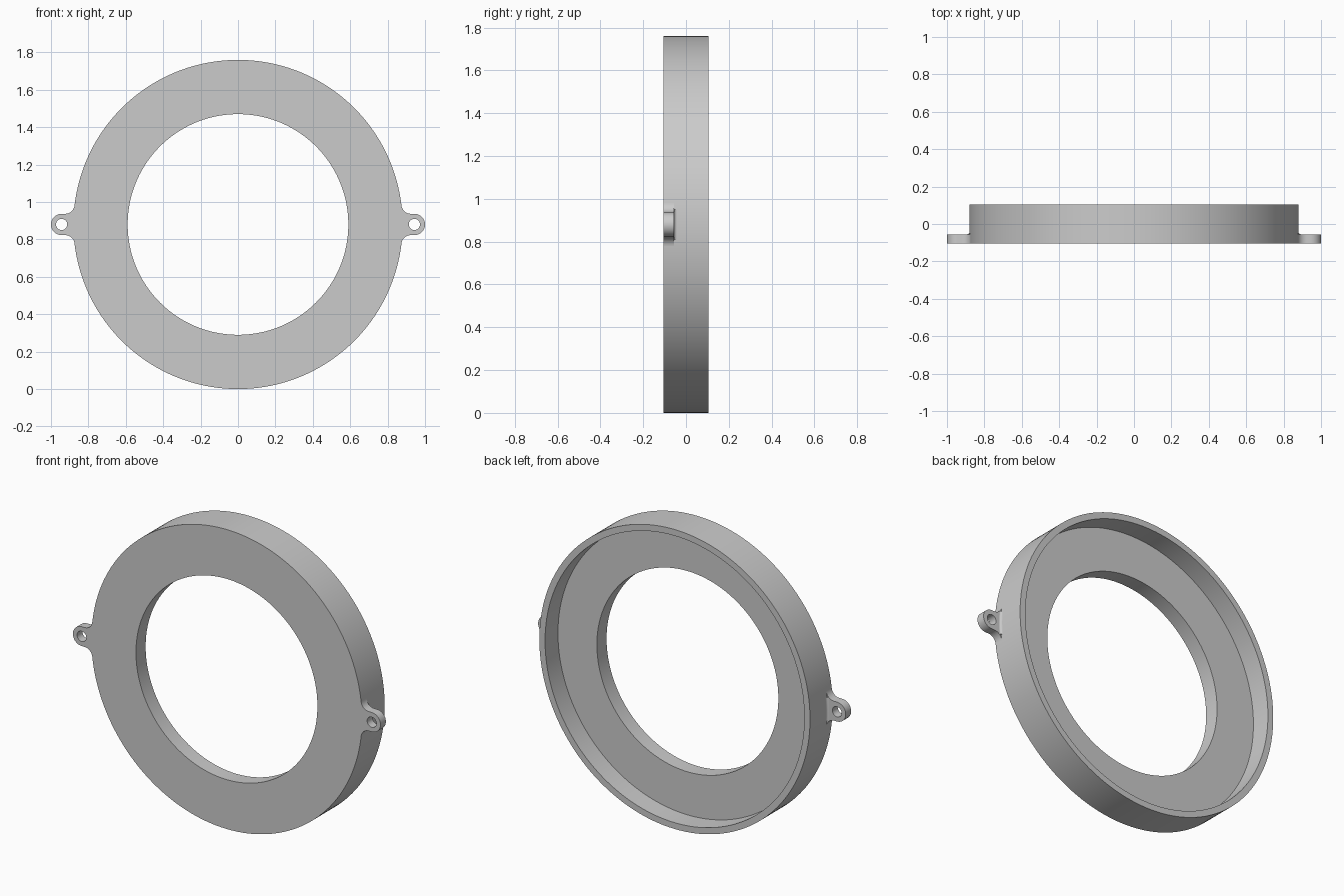
import bpy, bmesh
from math import sin, cos, pi, radians, sqrt, atan2
from mathutils import Vector, Matrix

cube = bpy.data.objects.get("Cube")
if cube:
    bpy.data.objects.remove(cube, do_unlink=True)

R, HOLE, RIM = 0.88, 0.59, 0.843          # body, opening and recess radii
FRONT, BACK, FLOOR = -0.105, 0.105, -0.015
LUG_X, LUG_R, LUG_HOLE, LUG_BACK = 0.943, 0.057, 0.03, -0.055
FILLET, BEAD = 0.05, 0.012

grey = bpy.data.materials.new("plain grey")
grey.use_nodes = True
grey.diffuse_color = (0.6, 0.6, 0.6, 1)
grey.node_tree.nodes["Principled BSDF"].inputs["Base Color"].default_value = (0.6, 0.6, 0.6, 1)


def finish(name, bm):
    bmesh.ops.recalc_face_normals(bm, faces=bm.faces)
    mesh = bpy.data.meshes.new(name)
    bm.to_mesh(mesh)
    bm.free()
    mesh.materials.append(grey)
    obj = bpy.data.objects.new(name, mesh)
    obj.location.z = R
    bpy.context.collection.objects.link(obj)
    bpy.ops.object.select_all(action="DESELECT")
    obj.select_set(True)
    bpy.context.view_layer.objects.active = obj
    bpy.ops.object.shade_smooth_by_angle(angle=radians(30))
    return obj


def lathe(name, profile, start, end, steps):
    """Sweep a closed (radius, y) profile around the y axis."""
    bm = bmesh.new()
    full = abs(end - start - 2 * pi) < 1e-6
    rings = []
    for i in range(steps if full else steps + 1):
        a = start + (end - start) * i / steps
        rings.append([bm.verts.new((r * cos(a), y, r * sin(a))) for r, y in profile])
    n = len(profile)
    for i in range(steps):
        p, q = rings[i], rings[(i + 1) % len(rings)]
        for j in range(n):
            k = (j + 1) % n
            bm.faces.new((p[j], p[k], q[k], q[j]))
    if not full:
        bm.faces.new(rings[0])
        bm.faces.new(rings[-1])
    return finish(name, bm)


def arc(cx, cz, r, a0, a1, n):
    return [(cx + r * cos(a0 + (a1 - a0) * i / n), cz + r * sin(a0 + (a1 - a0) * i / n))
            for i in range(n + 1)]


def lug(name, side):
    """Rounded ear with a screw hole, blended into the body."""
    fz = LUG_R + FILLET
    fx = sqrt((R + FILLET) ** 2 - fz ** 2)
    tilt = atan2(fz, fx)
    upper = arc(fx, fz, FILLET, pi + tilt, 1.5 * pi, 12)
    tip = arc(LUG_X, 0, LUG_R, pi / 2, -pi / 2, 32)
    lower = [(x, -z) for x, z in reversed(upper)]
    root = arc(0, 0, R - 0.0005, -tilt, tilt, 10)[1:-1]
    outline = upper + tip + lower + root
    hole = arc(LUG_X, 0, LUG_HOLE, 0, 2 * pi, 32)[:-1]
    bm = bmesh.new()
    edges = []
    for loop in (outline, hole):
        vs = [bm.verts.new((side * x, FRONT, z)) for x, z in loop]
        edges += [bm.edges.new((vs[i - 1], vs[i])) for i in range(len(vs))]
    bmesh.ops.triangle_fill(bm, edges=edges, use_beauty=True)
    ext = bmesh.ops.extrude_face_region(bm, geom=bm.faces[:], use_keep_orig=True)
    moved = [g for g in ext["geom"] if isinstance(g, bmesh.types.BMVert)]
    bmesh.ops.translate(bm, verts=moved, vec=(0, LUG_BACK - FRONT, 0))
    return finish(name, bm)


# Ring body with a recess open to the back
lathe("ring_body", [(HOLE, FRONT), (R, FRONT), (R, BACK), (RIM, BACK),
                    (RIM, FLOOR), (HOLE, FLOOR)], 0, 2 * pi, 160)

# Mounting lugs and the small concave bead where each meets the body
cove = arc(R + BEAD, LUG_BACK + BEAD, BEAD, pi, 1.5 * pi, 6)
bead = [(R - 0.002, LUG_BACK - 0.002)] + cove + [(R + BEAD, LUG_BACK - 0.002)]
for label, side, mid in (("left", 1, 0), ("right", -1, pi)):
    lug(label + "_lug", side)
    spread = radians(4.5)
    lathe(label + "_lug_bead", bead, mid - spread, mid + spread, 10)
